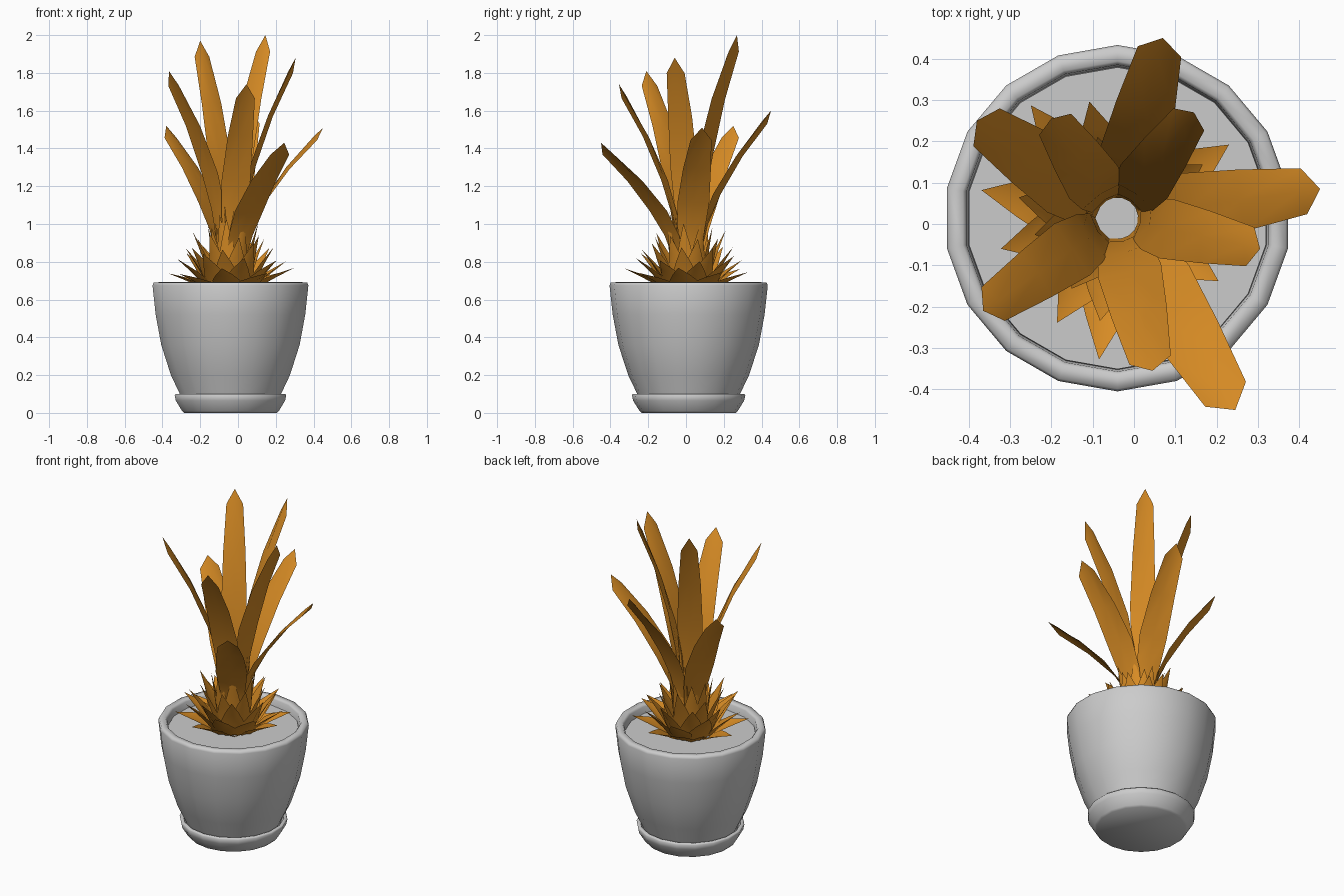
import bpy, bmesh, random
from math import sin, cos, radians, atan2, hypot, pi
from mathutils import Vector

if "Cube" in bpy.data.objects:
    bpy.data.objects.remove(bpy.data.objects["Cube"])

random.seed(4)
CX, CY = -0.04, 0.014          # axis of pot and plant
SIDES = 18

leaf_mat = bpy.data.materials.new("leaf_orange")
leaf_mat.diffuse_color = (0.68, 0.26, 0.018, 1)
leaf_mat.use_nodes = True
leaf_mat.node_tree.nodes["Principled BSDF"].inputs["Base Color"].default_value = leaf_mat.diffuse_color


def finish(name, bm, angle, mat=None):
    me = bpy.data.meshes.new(name)
    bm.to_mesh(me)
    bm.free()
    ob = bpy.data.objects.new(name, me)
    bpy.context.collection.objects.link(ob)
    if mat:
        me.materials.append(mat)
    bpy.ops.object.select_all(action='DESELECT')
    ob.select_set(True)
    bpy.context.view_layer.objects.active = ob
    bpy.ops.object.shade_smooth_by_angle(angle=radians(angle))
    return ob


def lathe(name, profile, cap_start=False, cap_end=False):
    """Revolve (radius, z) points around the pot axis."""
    bm = bmesh.new()
    rings = []
    for r, z in profile:
        rings.append([bm.verts.new((CX + r * cos(pi / 2 + 2 * pi * k / SIDES),
                                    CY + r * sin(pi / 2 + 2 * pi * k / SIDES), z))
                      for k in range(SIDES)])
    for a, b in zip(rings, rings[1:]):
        for k in range(SIDES):
            n = (k + 1) % SIDES
            bm.faces.new((a[k], a[n], b[n], b[k]))
    if cap_start:
        bm.faces.new(rings[0][::-1])
    if cap_end:
        bm.faces.new(rings[-1])
    bmesh.ops.recalc_face_normals(bm, faces=bm.faces)
    return finish(name, bm, 65)


def add_leaf(bm, az, base, tip, power, rows, scale=1.0):
    """Folded blade bending outward from base (r, z) to tip (r, z).
    rows: (fraction, width, fold); positive fold turns the edges inward."""
    out = Vector((cos(az), sin(az), 0))
    side = Vector((-sin(az), cos(az), 0))
    (r0, z0), (r1, z1) = base, tip

    def point(f):
        p = Vector((CX, CY, z0 + (z1 - z0) * f))
        return p + out * (r0 + (r1 - r0) * f ** power)

    prev = None
    for f, w, fold in rows:
        w *= scale
        p = point(f)
        tangent = (point(f + 0.02) - point(max(f - 0.02, 0))).normalized()
        inward = side.cross(tangent).normalized()
        if inward.dot(out) > 0:
            inward.negate()
        if w == 0:                                   # pointed end
            t = bm.verts.new(p)
            bm.faces.new((prev[0], prev[1], t))
            bm.faces.new((prev[1], prev[2], t))
            return
        row = [bm.verts.new(p + side * s * w / 2 + inward * abs(s) * w * fold)
               for s in (-1, 0, 1)]
        if prev:
            for i in (0, 1):
                bm.faces.new((prev[i], prev[i + 1], row[i + 1], row[i]))
        prev = row


# Pot: tapered bowl with thick rounded rim
lathe("pot", [(0.25, 0.03), (0.272, 0.1), (0.32, 0.2), (0.372, 0.36), (0.402, 0.52),
              (0.419, 0.675), (0.413, 0.69), (0.38, 0.692), (0.371, 0.68), (0.366, 0.62)],
      cap_start=True)
# Soil disc
lathe("soil", [(0.367, 0.62), (0.365, 0.642)], True, True)
# Saucer
lathe("saucer", [(0.25, 0.0), (0.26, 0.01), (0.294, 0.065), (0.3, 0.095), (0.295, 0.1),
                 (0.28, 0.1), (0.265, 0.05)], True, True)

# Long blades, aimed at their tips (x, y, z); taller ones are slimmer
tips = [(0.07, 0.45, 1.60), (0.145, 0.27, 2.0), (0.45, 0.085, 1.51),
        (0.305, -0.06, 1.88), (0.245, -0.45, 1.43), (0.045, -0.355, 1.74),
        (-0.365, -0.21, 1.81), (-0.2, 0.255, 1.97), (-0.38, 0.25, 1.52)]
long_rows = [(0, 0.07, 0.1), (0.18, 0.1, 0.1), (0.36, 0.135, 0.06), (0.53, 0.16, 0),
             (0.75, 0.14, -0.08), (0.94, 0.105, -0.18), (1, 0, 0)]
bm = bmesh.new()
for x, y, z in tips:
    dx, dy = x - CX, y - CY
    add_leaf(bm, atan2(dy, dx), (0.05, 0.66), (hypot(dx, dy), z),
             2.0 + (z - 1.4) * 0.6, long_rows, 1.1 - (z - 1.43) * 0.4)
finish("long_leaves", bm, 60, leaf_mat)

# Short pointed scales in staggered rings: base r, base z, tip r, tip z, width
rings = [(0.125, 0.645, 0.335, 0.745, 0.15), (0.125, 0.65, 0.29, 0.82, 0.14),
         (0.12, 0.66, 0.24, 0.88, 0.13), (0.105, 0.68, 0.19, 0.94, 0.115),
         (0.09, 0.7, 0.135, 1.0, 0.1), (0.07, 0.72, 0.09, 1.06, 0.085)]
bm = bmesh.new()
for i, (rb, zb, rt, zt, w) in enumerate(rings):
    for k in range(8):
        az = radians(35 + 45 * k + 22.5 * (i % 2) + random.uniform(-3, 3))
        add_leaf(bm, az, (rb, zb),
                 (rt + random.uniform(-0.015, 0.015), zt + random.uniform(-0.02, 0.03)), 1.15,
                 [(0, w * 0.75, 0.15), (0.3, w, 0.15), (0.62, w * 0.6, 0.15), (1, 0, 0)])
finish("short_leaves", bm, 60, leaf_mat)
